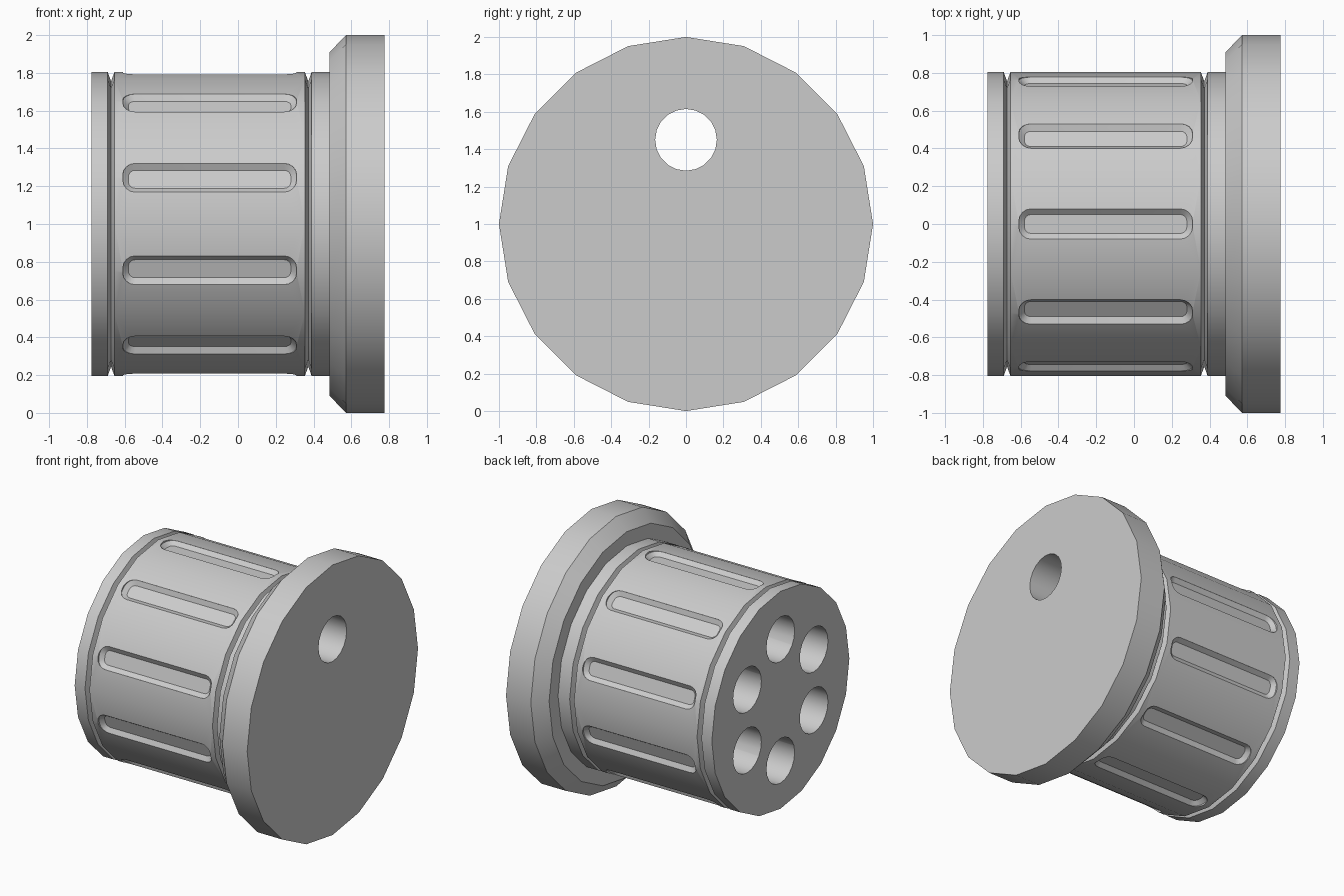
import bpy
import bmesh
import math

if "Cube" in bpy.data.objects:
    bpy.data.objects.remove(bpy.data.objects["Cube"], do_unlink=True)

SIDES = 20
AXIS_Z = 1.0

grey = bpy.data.materials.new("plain_grey")
grey.use_nodes = True
grey.diffuse_color = (0.6, 0.6, 0.6, 1)
grey.node_tree.nodes["Principled BSDF"].inputs["Base Color"].default_value = (0.6, 0.6, 0.6, 1)


def loft(bm, rings):
    """Skin a list of equal point rings and cap both ends."""
    rows = [[bm.verts.new(p) for p in ring] for ring in rings]
    n = len(rows[0])
    for a, b in zip(rows, rows[1:]):
        for i in range(n):
            j = (i + 1) % n
            bm.faces.new((a[i], a[j], b[j], b[i]))
    bm.faces.new(rows[0][::-1])
    bm.faces.new(rows[-1])


def circle(x, radius, y=0.0, z=AXIS_Z):
    steps = [math.tau * i / SIDES for i in range(SIDES)]
    return [(x, y + radius * math.sin(a), z + radius * math.cos(a)) for a in steps]


def finish(bm, name):
    bmesh.ops.recalc_face_normals(bm, faces=bm.faces)
    mesh = bpy.data.meshes.new(name)
    bm.to_mesh(mesh)
    bm.free()
    mesh.materials.append(grey)
    obj = bpy.data.objects.new(name, mesh)
    bpy.context.collection.objects.link(obj)
    return obj


def lathe(name, profile):
    bm = bmesh.new()
    loft(bm, [circle(x, r) for x, r in profile])
    return finish(bm, name)


def slot_ring(angle, r, half_len, half_wid, corner):
    """Rounded rectangle lying across the radius at the given angle."""
    ring = []
    for k, (sx, st) in enumerate([(1, 1), (-1, 1), (-1, -1), (1, -1)]):
        for i in range(5):
            a = math.pi / 2 * (k + i / 4)
            x = -0.15 + sx * (half_len - corner) + corner * math.cos(a)
            t = st * (half_wid - corner) + corner * math.sin(a)
            ring.append((x, t * math.cos(angle) + r * math.sin(angle),
                         AXIS_Z + r * math.cos(angle) - t * math.sin(angle)))
    return ring


def cut(obj, cutter):
    cutter.hide_render = True
    mod = obj.modifiers.new("cut", "BOOLEAN")
    mod.operation = "DIFFERENCE"
    mod.solver = "EXACT"
    mod.object = cutter
    bpy.ops.object.select_all(action="DESELECT")
    bpy.context.view_layer.objects.active = obj
    obj.select_set(True)
    bpy.ops.object.modifier_apply(modifier=mod.name)
    bpy.data.objects.remove(cutter, do_unlink=True)
    bpy.ops.object.shade_smooth_by_angle(angle=math.radians(30))


# Drum with two V grooves
R = 0.805
profile = [(-0.775, R)]
for groove in (-0.672, 0.372):
    profile += [(groove - 0.018, R), (groove, R - 0.05), (groove + 0.018, R)]
profile.append((0.485, R))
drum = lathe("drum", profile)

# Ten outer slots and six chambers
bm = bmesh.new()
for i in range(10):
    angle = math.tau * i / 10
    loft(bm, [slot_ring(angle, 0.766, 0.43, 0.05, 0.035),
              slot_ring(angle, 0.792, 0.46, 0.08, 0.065),
              slot_ring(angle, 0.9, 0.46, 0.08, 0.065)])
for i in range(6):
    angle = math.tau * i / 6
    y, z = 0.45 * math.sin(angle), AXIS_Z + 0.45 * math.cos(angle)
    loft(bm, [circle(-1, 0.165, y, z), circle(1, 0.165, y, z)])
cut(drum, finish(bm, "drum_cutter"))

# Wide end plate with a bevelled inner rim and one hole
plate = lathe("end_plate", [(0.485, 0.91), (0.572, 1.0), (0.775, 1.0)])
bm = bmesh.new()
loft(bm, [circle(0.3, 0.165, 0, AXIS_Z + 0.45), circle(1, 0.165, 0, AXIS_Z + 0.45)])
cut(plate, finish(bm, "plate_cutter"))
